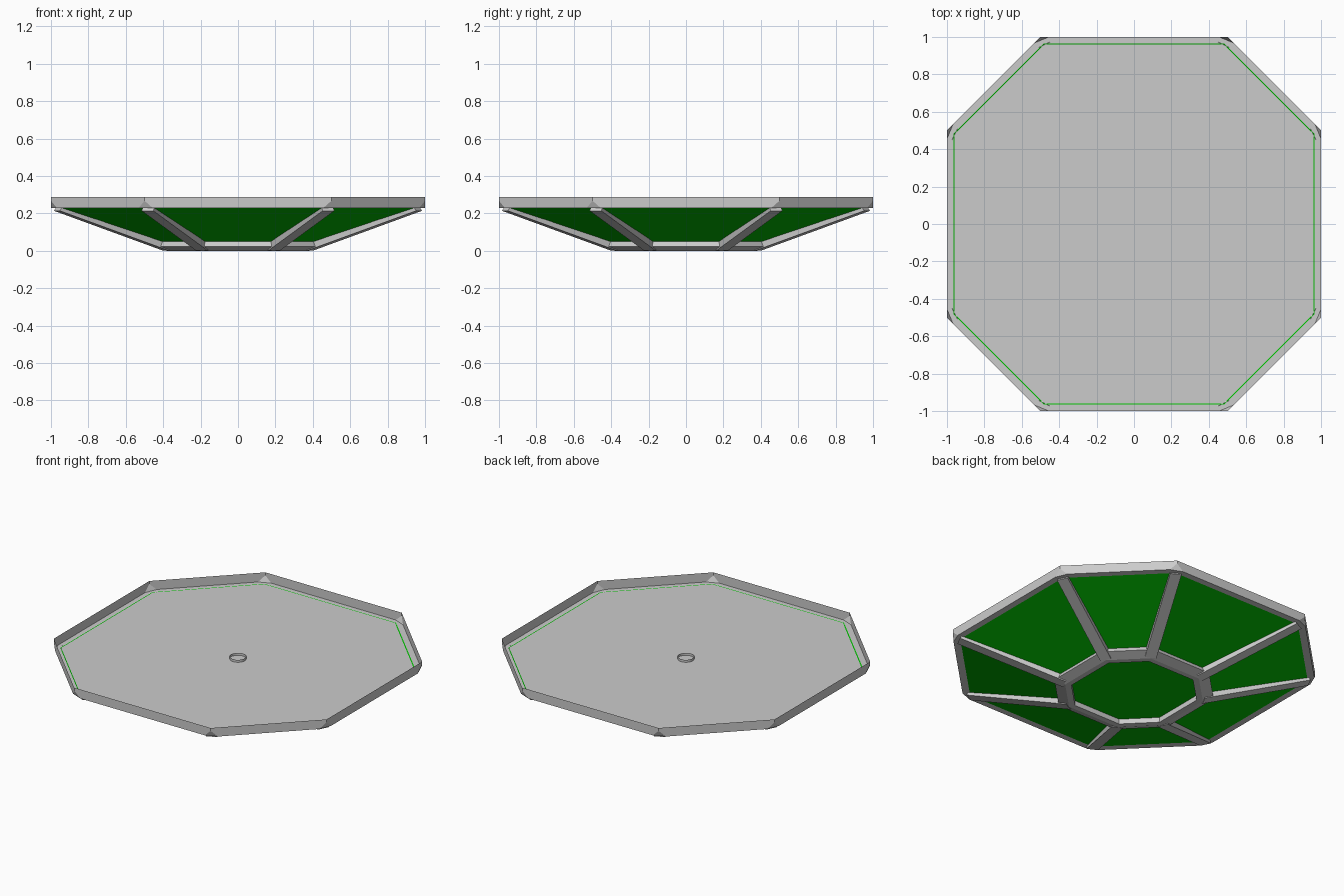
import bpy
from mathutils import Vector

if "Cube" in bpy.data.objects:
    bpy.data.objects.remove(bpy.data.objects["Cube"])

# Plan outline of the lamp: octagon with longer straight sides than diagonals
OCT = [Vector(p) for p in ((.5, -1, 0), (1, -.5, 0), (1, .5, 0), (.5, 1, 0),
                           (-.5, 1, 0), (-1, .5, 0), (-1, -.5, 0), (-.5, -1, 0))]
UP = Vector((0, 0, 1))

green = bpy.data.materials.new("green_glass")
green.diffuse_color = (0.0, 0.5, 0.0, 1)
green.use_nodes = True
green.node_tree.nodes["Principled BSDF"].inputs["Base Color"].default_value = green.diffuse_color


def make(name, verts, faces, mat=None):
    me = bpy.data.meshes.new(name)
    me.from_pydata([tuple(v) for v in verts], [], faces)
    me.update()
    ob = bpy.data.objects.new(name, me)
    bpy.context.collection.objects.link(ob)
    if mat:
        me.materials.append(mat)
    return ob


def loft(name, profile, closed=False, cap=False, mat=None):
    """Sweep (scale, z) profile points round the octagon."""
    verts = [p * s + UP * z for s, z in profile for p in OCT]
    n = len(profile)
    faces = []
    for j in range(n if closed else n - 1):
        a, b = j * 8, (j + 1) % n * 8
        for i in range(8):
            k = (i + 1) % 8
            faces.append((a + i, a + k, b + k, b + i))
    if cap:
        faces.append(tuple(range(8)))
    return make(name, verts, faces, mat)


# Rim wall with the lower corners cut off, plus a narrow flange below
verts, faces = [], []
for i, p in enumerate(OCT):
    to_prev = (OCT[i - 1] - p).normalized() * .045
    to_next = (OCT[(i + 1) % 8] - p).normalized() * .045
    low = UP * .228
    verts += [p + UP * .288, p + UP * .268, p + to_prev + low,
              p + to_next + low, p * .955 + low]
for i in range(8):
    a, b = i * 5, (i + 1) % 8 * 5
    faces += [(a + 1, a + 2, a + 3),
              (a, a + 1, a + 3, b + 2, b + 1, b),
              (a + 3, a + 4, b + 4, b + 2),
              (a + 2, a + 4, a + 3)]
make("rim", verts, faces)

# Back plate closing the shade
loft("back_plate", [(.958, .231)], cap=True)

# Green glass: flat bottom pane and eight sloping panes
glass = loft("glass_shade", [(.38, .033), (.965, .23)], cap=True, mat=green)
glass.data.polygons[-1].flip()

# Lower frame ring
loft("bottom_ring", [(.345, .036), (.345, 0), (.38, 0), (.44, .023), (.428, .052)],
     closed=True)

# Sloping bars along the glass corners
for i, p in enumerate(OCT):
    side = p.cross(UP).normalized() * .035
    verts = []
    for s, z, s2, z2 in ((.385, .001, .375, .038), (.968, .214, .958, .2295)):
        verts += [p * s + UP * z - side, p * s + UP * z + side,
                  p * s2 + UP * z2 + side, p * s2 + UP * z2 - side]
    make(f"bar_{i + 1}", verts,
         [(0, 1, 2, 3), (7, 6, 5, 4), (0, 4, 5, 1), (1, 5, 6, 2),
          (2, 6, 7, 3), (3, 7, 4, 0)])

# Small open collar in the middle of the back plate
bpy.ops.mesh.primitive_cylinder_add(vertices=32, radius=.05, depth=.016,
                                    end_fill_type='NOTHING', location=(0, 0, .239))
bpy.context.object.name = "cable_collar"
bpy.ops.object.shade_smooth_by_angle()
